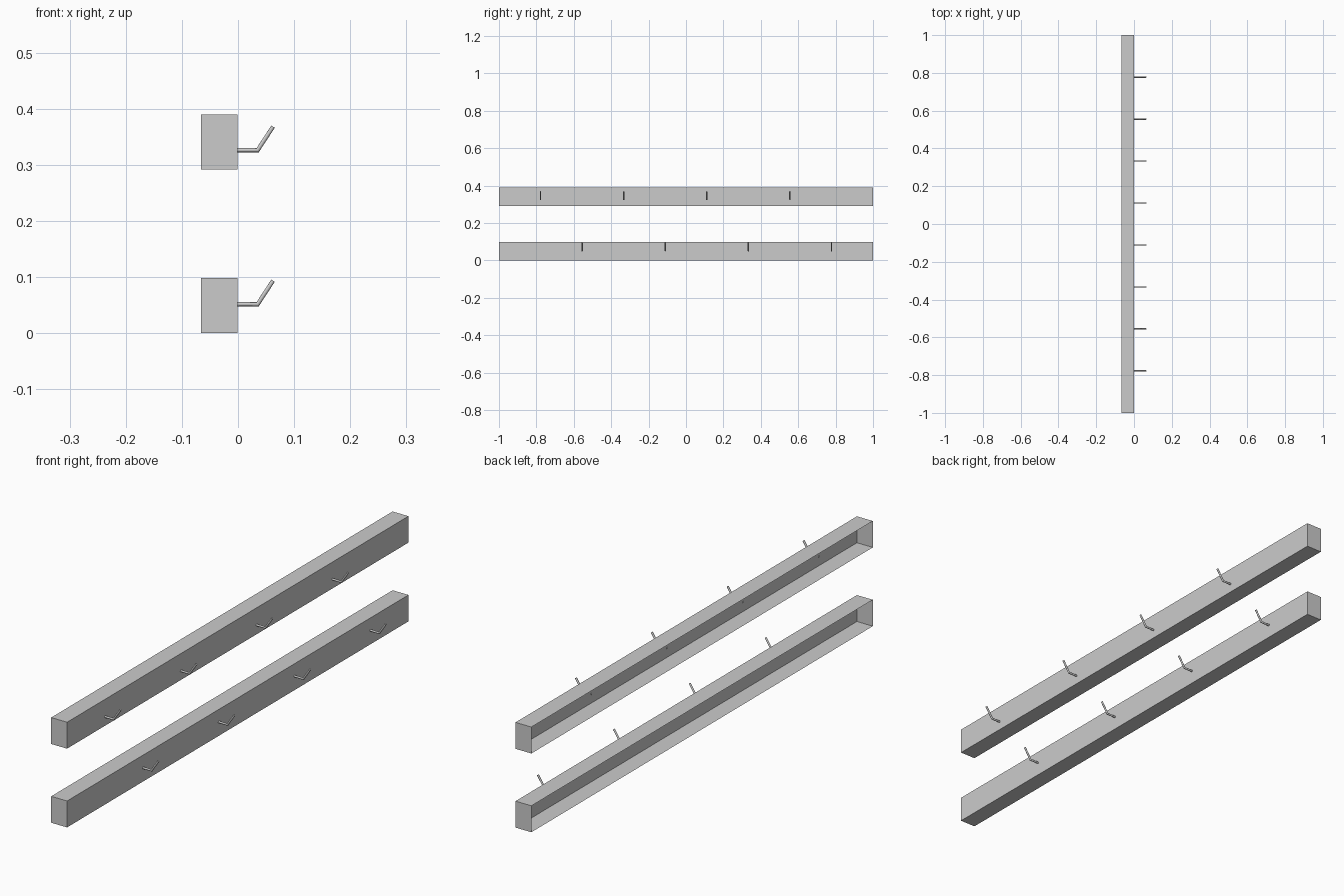
import bpy, bmesh, math
from mathutils import Vector

cube = bpy.data.objects.get("Cube")
if cube:
    bpy.data.objects.remove(cube, do_unlink=True)

grey = bpy.data.materials.new("plain grey")
grey.use_nodes = True
grey.diffuse_color = (0.6, 0.6, 0.6, 1)
grey.node_tree.nodes["Principled BSDF"].inputs["Base Color"].default_value = (0.6, 0.6, 0.6, 1)

BACK, FACE = -0.066, -0.001      # depth range of the rails
HEIGHT, LENGTH = 0.098, 2.0
RADIUS, SIDES = 0.0037, 12
PITCH = 2 / 9                    # spacing between staggered hooks


def add_object(name, bm):
    mesh = bpy.data.meshes.new(name)
    bm.to_mesh(mesh)
    bm.free()
    mesh.materials.append(grey)
    obj = bpy.data.objects.new(name, mesh)
    bpy.context.collection.objects.link(obj)
    return obj


def add_rail(name, bottom):
    """Thin box, open along its wall side."""
    bm = bmesh.new()
    bmesh.ops.create_cube(bm, size=1)
    bmesh.ops.scale(bm, vec=(FACE - BACK, LENGTH, HEIGHT), verts=bm.verts)
    bmesh.ops.translate(bm, vec=((FACE + BACK) / 2, 0, bottom + HEIGHT / 2), verts=bm.verts)
    bm.normal_update()
    wall_side = [f for f in bm.faces if f.normal.x < -0.9]
    bmesh.ops.delete(bm, geom=wall_side, context='FACES')
    add_object(name, bm)


def add_hook(name, y, z):
    """Round peg with a mitred upward bend."""
    path = [Vector(p) for p in ((-0.003, 0, 0), (0.035, 0, 0), (0.0625, 0, 0.042))]
    first = (path[1] - path[0]).normalized()
    second = (path[2] - path[1]).normalized()
    miter = (first + second).normalized()
    bm = bmesh.new()
    rings = []
    for point, direction in zip(path, (first, miter, second)):
        up = Vector((-direction.z, 0, direction.x))
        stretch = 1 / miter.dot(first) if direction is miter else 1
        ring = []
        for i in range(SIDES):
            a = math.tau * i / SIDES
            offset = up * math.cos(a) * stretch + Vector((0, math.sin(a), 0))
            ring.append(bm.verts.new(point + offset * RADIUS + Vector((0, y, z))))
        rings.append(ring)
    for lower, upper in zip(rings, rings[1:]):
        for i in range(SIDES):
            j = (i + 1) % SIDES
            bm.faces.new((lower[i], lower[j], upper[j], upper[i]))
    bm.faces.new(rings[0])
    bm.faces.new(rings[-1])
    bmesh.ops.recalc_face_normals(bm, faces=bm.faces)
    obj = add_object(name, bm)
    bpy.ops.object.select_all(action='DESELECT')
    obj.select_set(True)
    bpy.context.view_layer.objects.active = obj
    bpy.ops.object.shade_smooth_by_angle(angle=math.radians(35))


# Two rails, with hooks staggered between them
for label, bottom, hook_z, start in (("lower", 0, 0.0515, -2.5), ("upper", 0.292, 0.326, -3.5)):
    add_rail(f"{label}_rail", bottom)
    for n in range(4):
        add_hook(f"{label}_hook_{n + 1}", (start + 2 * n) * PITCH, hook_z)
